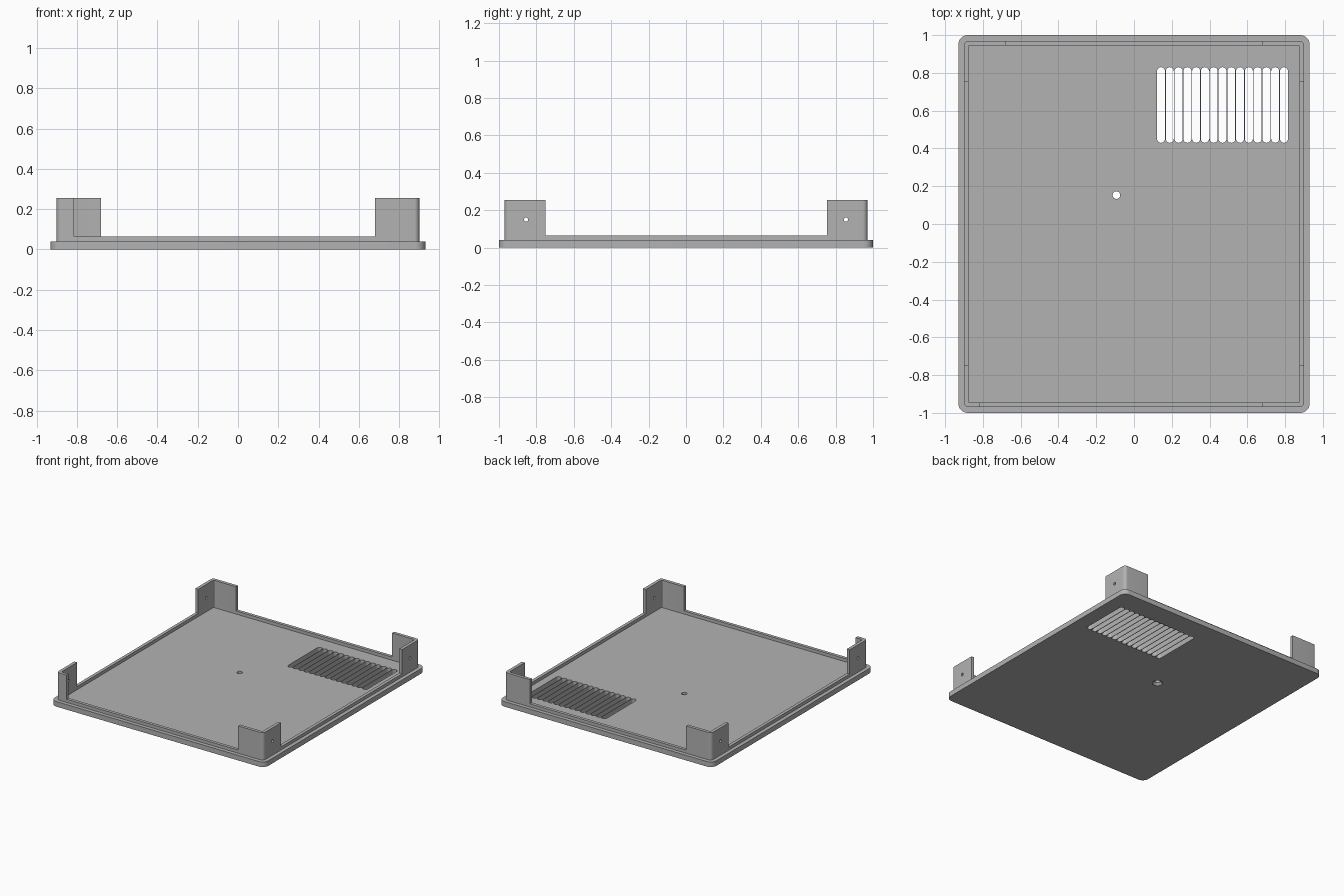
import bpy, bmesh, math

cube = bpy.data.objects.get("Cube")
if cube:
    bpy.data.objects.remove(cube, do_unlink=True)

grey = bpy.data.materials.new("plain grey")
grey.use_nodes = True
colour = (0.45, 0.45, 0.45, 1)
grey.diffuse_color = colour
grey.node_tree.nodes["Principled BSDF"].inputs["Base Color"].default_value = colour


def make_object(name, bm):
    bmesh.ops.recalc_face_normals(bm, faces=bm.faces)
    mesh = bpy.data.meshes.new(name)
    bm.to_mesh(mesh)
    bm.free()
    mesh.materials.append(grey)
    obj = bpy.data.objects.new(name, mesh)
    bpy.context.collection.objects.link(obj)
    return obj


def rounded_prism(name, x0, x1, y0, y1, z0, z1, radius, steps=8):
    """Upright block with rounded vertical corners."""
    bm = bmesh.new()
    corners = [(x1, y1, -1, -1), (x0, y1, 1, -1), (x0, y0, 1, 1), (x1, y0, -1, 1)]
    ring = []
    for i, (x, y, sx, sy) in enumerate(corners):
        for k in range(steps + 1):
            a = math.pi / 2 * (i + k / steps)
            ring.append(bm.verts.new((x + sx * radius + radius * math.cos(a),
                                      y + sy * radius + radius * math.sin(a), z0)))
    bmesh.ops.remove_doubles(bm, verts=ring, dist=1e-6)
    face = bm.faces.new([v for v in ring if v.is_valid])
    up = bmesh.ops.extrude_face_region(bm, geom=[face])["geom"]
    bmesh.ops.translate(bm, vec=(0, 0, z1 - z0),
                        verts=[v for v in up if isinstance(v, bmesh.types.BMVert)])
    return make_object(name, bm)


def box(name, x0, x1, y0, y1, z0, z1):
    return rounded_prism(name, x0, x1, y0, y1, z0, z1, 0.0, 1)


def cylinder(name, r1, r2, depth, location, turn=0.0):
    bm = bmesh.new()
    bmesh.ops.create_cone(bm, cap_ends=True, segments=24,
                          radius1=r1, radius2=r2, depth=depth)
    obj = make_object(name, bm)
    obj.location = location
    obj.rotation_euler.y = turn
    return obj


def combine(target, tool, operation="DIFFERENCE"):
    tool.hide_render = True
    mod = target.modifiers.new(tool.name, "BOOLEAN")
    mod.operation, mod.object, mod.solver = operation, tool, "EXACT"
    bpy.context.view_layer.objects.active = target
    bpy.ops.object.modifier_apply(modifier=mod.name)
    bpy.data.objects.remove(tool, do_unlink=True)


# Base plate
plate = rounded_prism("cover_plate", -0.93, 0.93, -1, 1, 0, 0.04, 0.05)

# Raised lip with corner tabs: a tall thin wall with its middles cut low
wall = rounded_prism("lip_and_tabs", -0.9, 0.9, -0.97, 0.97, 0.02, 0.255, 0.025)
combine(wall, rounded_prism("inside", -0.875, 0.875, -0.945, 0.945, 0, 0.3, 0.006, 3))
combine(wall, box("gap_front_back", -0.68, 0.68, -1.1, 1.1, 0.065, 0.3))
combine(wall, box("gap_sides", -1.1, 1.1, -0.75, 0.755, 0.065, 0.3))
combine(wall, box("gap_front_right", -0.815, -0.6, -1.1, -0.9, 0.065, 0.3))

# Small screw holes through the side tabs
for y in (-0.855, 0.855):
    combine(wall, cylinder("tab_hole", 0.011, 0.011, 2.2, (0, y, 0.15), math.pi / 2))
combine(plate, wall, "UNION")

# Vent slots
slots, pitch, width = 15, 0.0465, 0.042
for i in range(slots):
    x = 0.122 + i * pitch
    combine(plate, rounded_prism("vent_slot", x, x + width, 0.43, 0.83,
                                 -0.1, 0.1, width * 0.49, 6))

# Centre hole, countersunk from below
combine(plate, cylinder("centre_hole", 0.02, 0.02, 0.3, (-0.093, 0.153, 0)))
combine(plate, cylinder("countersink", 0.056, 0.016, 0.04, (-0.093, 0.153, 0.002)))

bpy.ops.object.select_all(action="DESELECT")
plate.select_set(True)
bpy.context.view_layer.objects.active = plate
bpy.ops.object.shade_smooth_by_angle(angle=math.radians(30))
